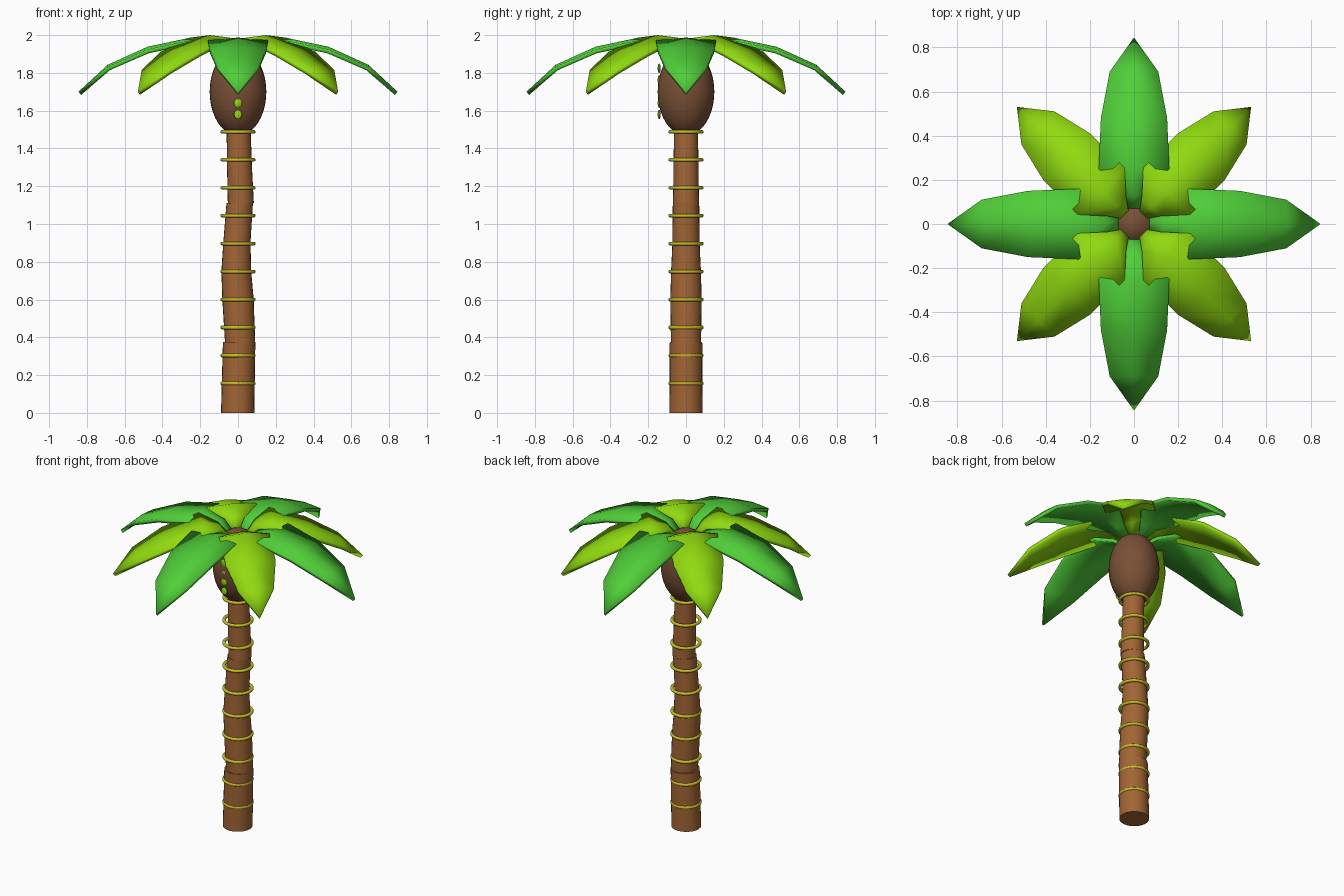
import bpy, bmesh, math
from mathutils import Matrix

cube = bpy.data.objects.get("Cube")
if cube:
    bpy.data.objects.remove(cube, do_unlink=True)


def material(name, colour):
    m = bpy.data.materials.new(name)
    m.use_nodes = True
    m.diffuse_color = (*colour, 1)
    m.node_tree.nodes["Principled BSDF"].inputs["Base Color"].default_value = (*colour, 1)
    return m


BARK = material("bark brown", (0.36, 0.13, 0.035))
HUSK = material("dark husk brown", (0.19, 0.08, 0.037))
GREEN = material("leaf green", (0.08, 0.62, 0.04))
LIME = material("leaf lime", (0.28, 0.70, 0.005))
VINE = material("vine yellow", (0.56, 0.52, 0.02))


def finish(obj, mat, angle=40):
    obj.data.materials.append(mat)
    bpy.ops.object.select_all(action="DESELECT")
    obj.select_set(True)
    bpy.context.view_layer.objects.active = obj
    bpy.ops.object.shade_smooth_by_angle(angle=math.radians(angle))
    return obj


def from_bmesh(name, bm):
    mesh = bpy.data.meshes.new(name)
    bm.to_mesh(mesh)
    bm.free()
    obj = bpy.data.objects.new(name, mesh)
    bpy.context.collection.objects.link(obj)
    return obj


def trunk_part(name, stations, sides=24):
    """Loft circles given as (x, z, radius)."""
    bm = bmesh.new()
    rings = []
    for x, z, r in stations:
        ring = bmesh.ops.create_circle(bm, segments=sides, radius=r,
                                       matrix=Matrix.Translation((x, 0, z)))
        rings.append(ring["verts"])
    for a, b in zip(rings, rings[1:]):
        for i in range(sides):
            j = (i + 1) % sides
            bm.faces.new((a[i], a[j], b[j], b[i]))
    bm.faces.new(rings[0])
    bm.faces.new(rings[-1])
    bmesh.ops.recalc_face_normals(bm, faces=bm.faces)
    return finish(from_bmesh(name, bm), BARK)


def ellipsoid(name, centre, radii, mat, segments, rings):
    bpy.ops.mesh.primitive_uv_sphere_add(segments=segments, ring_count=rings, radius=1)
    obj = bpy.context.object
    obj.name = name
    obj.data.transform(Matrix.Translation(centre) @ Matrix.Diagonal((*radii, 1)))
    return finish(obj, mat, 60)


def leaf(name, stations, angle, mat):
    """Arched blade along +x from (distance, height, half width), then turned."""
    bm = bmesh.new()
    rows = []
    for r, z, w in stations:
        rows.append([bm.verts.new((r, s * w, z - 0.09 * w * abs(s))) for s in (-1, 0, 1)])
    tip = bm.verts.new((TIP[mat.name], 0, 1.70))
    for a, b in zip(rows, rows[1:]):
        for i in range(2):
            bm.faces.new((a[i], b[i], b[i + 1], a[i + 1]))
    for i in range(2):
        bm.faces.new((rows[-1][i], tip, rows[-1][i + 1]))
    bm.transform(Matrix.Rotation(angle, 4, "Z"))
    obj = from_bmesh(name, bm)
    solid = obj.modifiers.new("thickness", "SOLIDIFY")
    solid.thickness = 0.022
    solid.offset = -1
    return finish(obj, mat)


# Trunk in three slightly misaligned lengths
trunk_part("trunk_lower", [(-0.002, 0, 0.088), (0.006, 0.375, 0.086)])
trunk_part("trunk_middle", [(0.011, 0.375, 0.080), (0, 0.6, 0.083), (-0.009, 0.75, 0.079),
                            (-0.006, 0.9, 0.072), (0.009, 1.11, 0.070)])
trunk_part("trunk_upper", [(0.015, 1.11, 0.069), (0.008, 1.3, 0.066), (0.002, 1.55, 0.063)])

# Vine rings round the trunk
for i in range(10):
    bpy.ops.mesh.primitive_torus_add(major_segments=32, minor_segments=10, major_radius=0.083,
                                     minor_radius=0.010, location=(0, 0, 0.156 + 0.148 * i))
    ring = bpy.context.object
    ring.name = f"vine_ring_{i + 1}"
    finish(ring, VINE, 60)

# Husk at the crown with a row of buds on the front
ellipsoid("crown_husk", (0, 0, 1.70), (0.15, 0.15, 0.232), HUSK, 32, 20)
for i in range(5):
    ellipsoid(f"bud_{i + 1}", (0, -0.142, 1.58 + 0.061 * i), (0.021, 0.008, 0.025), LIME, 16, 10)

# Two alternating sets of leaves
TIP = {GREEN.name: 0.845, LIME.name: 0.75}
green_blade = [(0.05, 1.89, 0.018), (0.13, 1.95, 0.06), (0.25, 1.987, 0.16),
               (0.48, 1.938, 0.15), (0.69, 1.843, 0.11)]
lime_blade = [(0.05, 1.90, 0.018), (0.11, 1.965, 0.06), (0.21, 2.0, 0.15),
              (0.43, 1.925, 0.15), (0.615, 1.825, 0.106)]
for i in range(4):
    turn = i * math.pi / 2
    leaf(f"green_leaf_{i + 1}", green_blade, turn, GREEN)
    leaf(f"lime_leaf_{i + 1}", lime_blade, turn + math.pi / 4, LIME)
